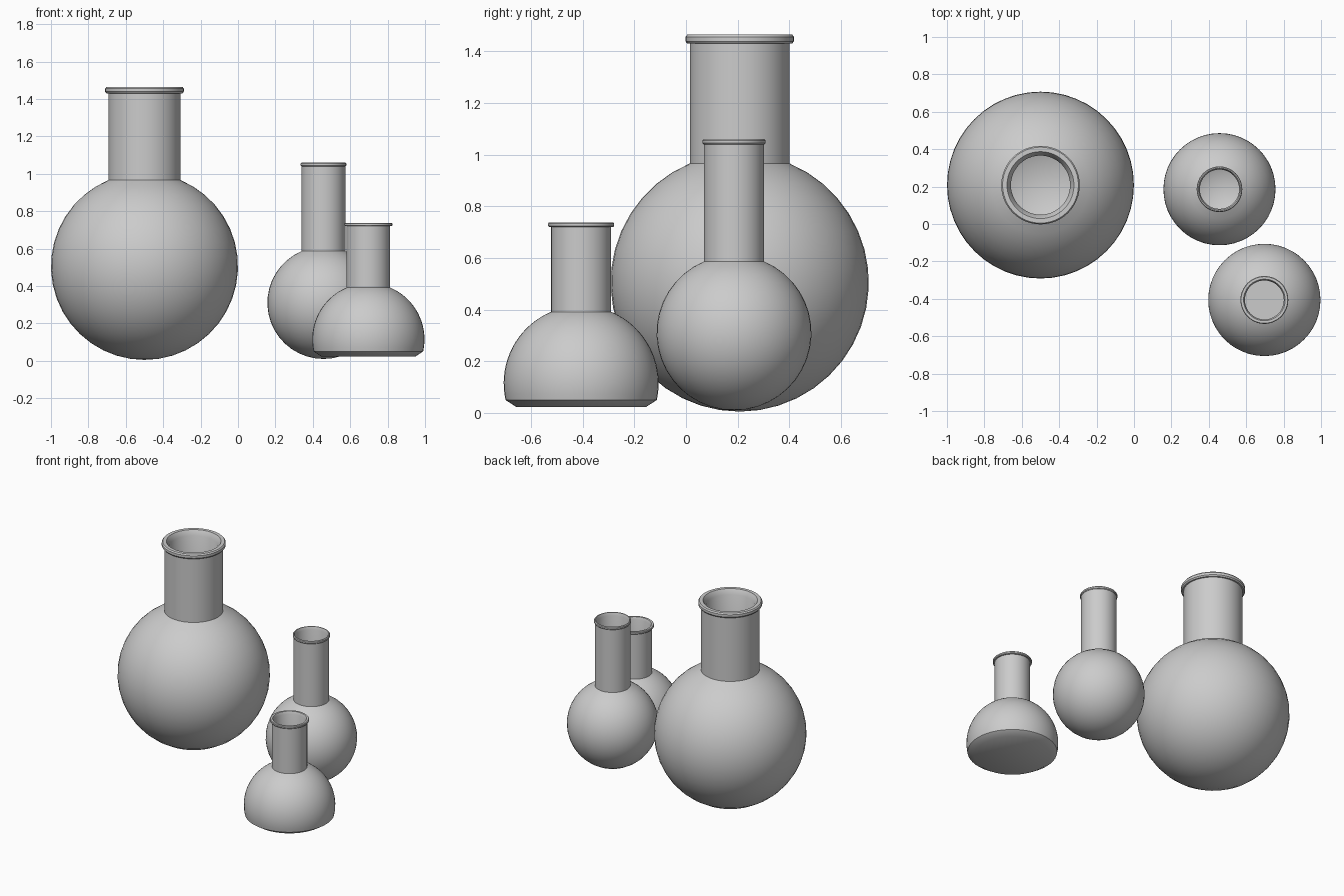
import bpy, bmesh
from math import sin, cos, pi, asin, acos

if "Cube" in bpy.data.objects:
    bpy.data.objects.remove(bpy.data.objects["Cube"])


def lathe(name, profile, loc, segs=48):
    """Revolve (radius, z) points around a vertical axis."""
    bm = bmesh.new()
    vs = [bm.verts.new((r, 0, z)) for r, z in profile]
    es = [bm.edges.new(p) for p in zip(vs, vs[1:])]
    bmesh.ops.spin(bm, geom=vs + es, cent=(0, 0, 0), axis=(0, 0, 1),
                   angle=2 * pi, steps=segs, use_duplicate=False)
    bmesh.ops.remove_doubles(bm, verts=bm.verts, dist=1e-5)
    bmesh.ops.recalc_face_normals(bm, faces=bm.faces)
    me = bpy.data.meshes.new(name)
    bm.to_mesh(me)
    bm.free()
    ob = bpy.data.objects.new(name, me)
    ob.location = loc
    bpy.context.collection.objects.link(ob)
    bpy.ops.object.select_all(action='DESELECT')
    ob.select_set(True)
    bpy.context.view_layer.objects.active = ob
    bpy.ops.object.shade_smooth_by_angle(angle=0.6)


def bulb(R, zc, neck, base, n=18):
    """Arc from the bottom up to the neck; a base gives (flat z, flat radius, edge z)."""
    if base:
        flat_z, flat_r, edge_z = base
        pts, start = [(0, flat_z), (flat_r, flat_z)], acos((zc - edge_z) / R)
    else:
        pts, start = [], 0
    end = pi - asin(neck / R)
    for i in range(n + 1):
        a = start + (end - start) * i / n
        pts.append((max(0, R * sin(a)), zc - R * cos(a)))
    return pts


def flask(name, x, y, R, zc, neck, rim, rim_z, top, wall, base=None):
    outer = bulb(R, zc, neck, base)
    # rounded lip bead
    c = (top - rim_z) / 2
    lip = [(neck, rim_z), (rim - c * 0.4, rim_z), (rim, rim_z + c * 0.5),
           (rim, top - c * 0.5), (rim - c * 0.4, top), (neck - wall * 0.4, top),
           (neck - wall, rim_z)]
    # inner wall of the hollow body
    inner_base = (base[0] + wall, base[1] - wall * 0.5, base[2] + wall) if base else None
    inner = bulb(R - wall, zc, neck - wall, inner_base)
    lathe(name, outer + lip + inner[::-1], (x, y, 0))


flask("large_round_flask", -0.5, 0.208, 0.5, 0.505, 0.193, 0.21, 1.43, 1.465, 0.035)
flask("small_round_flask", 0.457, 0.186, 0.3, 0.31, 0.117, 0.122, 1.04, 1.06, 0.012)
flask("flat_bottom_flask", 0.697, -0.406, 0.3, 0.115, 0.116, 0.128, 0.72, 0.738, 0.012,
      base=(0.022, 0.25, 0.05))
